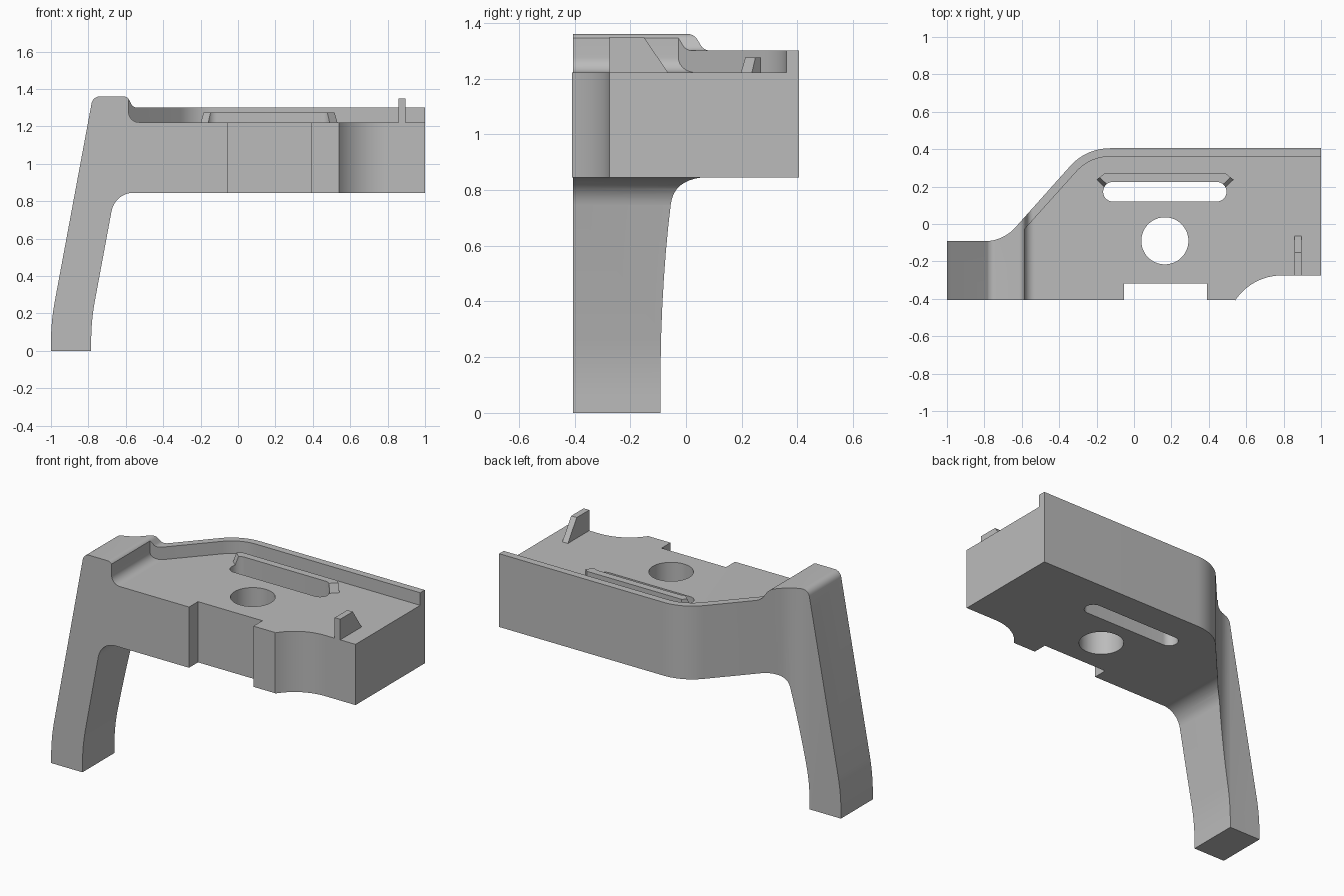
import bpy, bmesh, math
from mathutils import Vector

if "Cube" in bpy.data.objects:
    bpy.data.objects.remove(bpy.data.objects["Cube"])

grey = bpy.data.materials.new("plain_grey")
grey.diffuse_color = (0.5, 0.5, 0.5, 1)
grey.use_nodes = True
grey.node_tree.nodes["Principled BSDF"].inputs["Base Color"].default_value = grey.diffuse_color


def rounded(points, steps=10):
    """Turn (a, b, radius) corners into a polygon with filleted corners."""
    out = []
    n = len(points)
    for i, p in enumerate(points):
        c = Vector(p[:2])
        r = p[2] if len(p) > 2 else 0
        if not r:
            out.append(c)
            continue
        u = (Vector(points[i - 1][:2]) - c).normalized()
        v = (Vector(points[(i + 1) % n][:2]) - c).normalized()
        half = u.angle(v) / 2
        centre = c + (u + v).normalized() * (r / math.sin(half))
        start = c + u * (r / math.tan(half)) - centre
        end = c + v * (r / math.tan(half)) - centre
        total = start.angle(end)
        for k in range(steps + 1):
            t = k / steps
            out.append(centre + (start * math.sin((1 - t) * total)
                                 + end * math.sin(t * total)) / math.sin(total))
    return out


def loft(name, bottom, top):
    """Close two matching rings of 3D points into a solid."""
    bm = bmesh.new()
    a = [bm.verts.new(p) for p in bottom]
    b = [bm.verts.new(p) for p in top]
    bm.faces.new(a)
    bm.faces.new(b)
    for i in range(len(a)):
        j = (i + 1) % len(a)
        bm.faces.new((a[i], a[j], b[j], b[i]))
    bmesh.ops.recalc_face_normals(bm, faces=bm.faces)
    mesh = bpy.data.meshes.new(name)
    bm.to_mesh(mesh)
    bm.free()
    mesh.materials.append(grey)
    ob = bpy.data.objects.new(name, mesh)
    bpy.context.collection.objects.link(ob)
    return ob


def prism(name, pts, axis, lo, hi):
    """Extrude a 2D profile along x, y or z."""
    place = {"x": lambda p, d: (d, p[0], p[1]),
             "y": lambda p, d: (p[0], d, p[1]),
             "z": lambda p, d: (p[0], p[1], d)}[axis]
    return loft(name, [place(p, lo) for p in pts], [place(p, hi) for p in pts])


def combine(ob, tool, operation, keep=False):
    mod = ob.modifiers.new("cut", "BOOLEAN")
    mod.operation = operation
    mod.solver = "EXACT"
    mod.object = tool
    bpy.context.view_layer.objects.active = ob
    bpy.ops.object.modifier_apply(modifier=mod.name)
    if not keep:
        bpy.data.objects.remove(tool)


# Bracket body: side silhouette of leg, block and hump
side = rounded([
    (-1, 0), (-0.785, 0), (-0.785, 0.16, 1.2), (-0.658, 0.845, 0.12),
    (1, 0.845), (1, 1.30), (-0.56, 1.30, 0.035), (-0.592, 1.36, 0.035),
    (-0.776, 1.36, 0.045), (-1, 0.155, 1.2)])
body = prism("bracket_body", side, "y", -1, 1)

# Plan outline with diagonal back corner, front notch and scooped corner
r, cx, cy = 0.299, 0.79, -0.574
scoop = [(cx - r * math.sin(t), cy + r * math.cos(t))
         for t in [0.99 * k / 12 for k in range(13)]]
plan = rounded([
    (-1.2, -0.405), (-1.2, -0.092), (-0.70, -0.092, 0.22), (-0.256, 0.405, 0.283),
    (1.2, 0.405), (1.2, -0.275)] + scoop + [
    (0.54, -0.405), (0.39, -0.405), (0.39, -0.317), (-0.053, -0.317), (-0.053, -0.405)])
combine(body, prism("plan_cutter", plan, "z", -1, 2), "INTERSECT")

# Recessed deck that leaves a rim along the back
pocket = prism("pocket_cutter", rounded([
    (1.3, 1.222), (1.3, 1.6), (-0.585, 1.6), (-0.585, 1.222, 0.055)]), "y", -1.2, 1)
inside = rounded([(-1.46, -1), (1.2, -1), (1.2, 0.36), (-0.236, 0.36, 0.238)])
combine(pocket, prism("rim_cutter", inside, "z", 1, 2), "INTERSECT")
combine(body, pocket, "DIFFERENCE")

# Round hole and long slot through the deck
hole = [(0.165 + 0.126 * math.cos(math.tau * k / 48),
         -0.09 + 0.126 * math.sin(math.tau * k / 48)) for k in range(48)]
combine(body, prism("hole_cutter", hole, "z", 0.5, 2), "DIFFERENCE")
slot_pts = rounded([(-0.165, 0.12, 0.0524), (0.495, 0.12, 0.0524),
                    (0.495, 0.225, 0.0524), (-0.165, 0.225, 0.0524)])
slot = prism("slot_cutter", slot_pts, "z", 0.5, 2)
combine(body, slot, "DIFFERENCE", keep=True)

# Low rib behind the slot, with sloped ends
mid = 0.166


def rib_ring(ends, z):
    left = [(mid - dx, y, z) for dx, y in ends]
    right = [(mid + dx, y, z) for dx, y in reversed(ends)]
    return left + right


rib = loft("slot_rib",
           rib_ring([(0.315, 0.185), (0.367, 0.235), (0.325, 0.27)], 1.215),
           rib_ring([(0.305, 0.207), (0.35, 0.249), (0.325, 0.27)], 1.275))
combine(rib, slot, "DIFFERENCE")

# Upright fin near the scooped corner
fin = prism("corner_fin", [(-0.275, 1.215), (-0.275, 1.35), (-0.152, 1.35), (-0.06, 1.215)],
            "x", 0.857, 0.895)

# Smooth the rounded faces and keep edges crisp
for ob in (body, rib, fin):
    bpy.ops.object.select_all(action="DESELECT")
    ob.select_set(True)
    bpy.context.view_layer.objects.active = ob
    bpy.ops.object.shade_smooth_by_angle(angle=math.radians(25))
